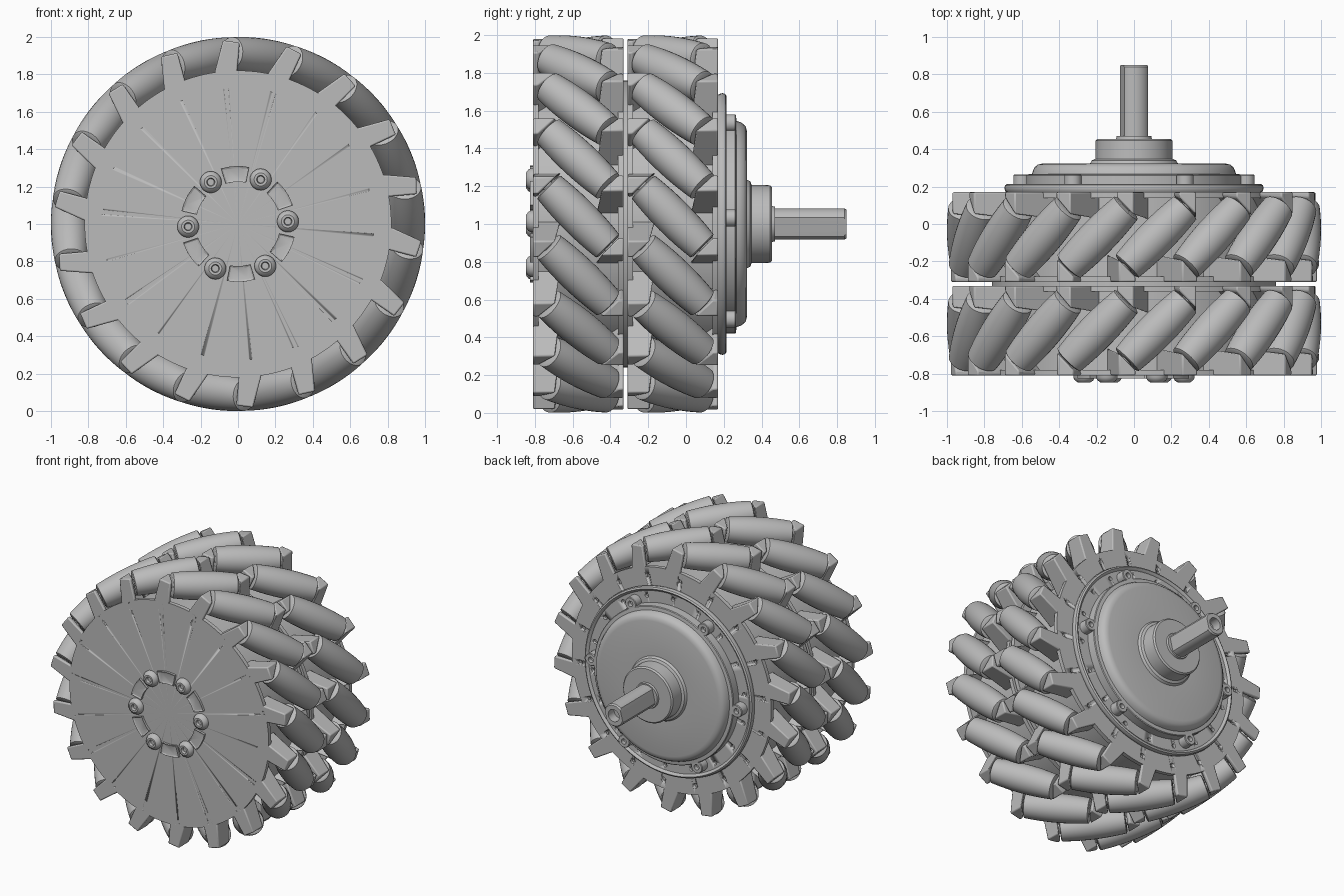
import bpy, bmesh
from math import sin, cos, pi, radians, sqrt
from mathutils import Vector, Matrix

cube = bpy.data.objects.get("Cube")
if cube:
    bpy.data.objects.remove(cube, do_unlink=True)

steel = bpy.data.materials.new("satin_grey")
steel.use_nodes = True
GREY = (0.5, 0.5, 0.5, 1)
steel.diffuse_color = GREY
steel.node_tree.nodes["Principled BSDF"].inputs["Base Color"].default_value = GREY

COUNT, PHASE = 18, 2.5      # rollers per row, angle of the first one
ROWS = {"front": -0.57, "rear": -0.07}
HALF = 0.24                 # half width of a row
MID = 0.9                   # radius at which the roller axes sit
TILT = radians(45)


def frame(angle, radius, y):
    """Local x = outward, local y = along the rim, local z = along the axle (+y)."""
    a = radians(angle)
    out, rim, axle = Vector((cos(a), 0, sin(a))), Vector((-sin(a), 0, cos(a))), Vector((0, 1, 0))
    m = Matrix((out, rim, axle)).transposed().to_4x4()
    m.translation = out * radius + Vector((0, y, 1))
    return m


def spaced(count, start):
    return [start + i * 360 / count for i in range(count)]


def lathe(bm, profile, matrix, n=24, shape=None):
    """Spin (radius, height) points about the local z axis."""
    rings = []
    for r, h in profile:
        if r == 0:
            rings.append([bm.verts.new(matrix @ Vector((0, 0, h)))])
            continue
        pts = [Vector((r * cos(2 * pi * i / n), r * sin(2 * pi * i / n), h)) for i in range(n)]
        rings.append([bm.verts.new(matrix @ (shape(p) if shape else p)) for p in pts])
    for a, b in zip(rings, rings[1:]):
        for i in range(n):
            j = (i + 1) % n
            quad = [a[i % len(a)], a[j % len(a)], b[j % len(b)], b[i % len(b)]]
            bm.faces.new(list(dict.fromkeys(quad)))


def prism(bm, bottom, top, matrix):
    """Solid between two matching outlines."""
    a = [bm.verts.new(matrix @ Vector(p)) for p in bottom]
    b = [bm.verts.new(matrix @ Vector(p)) for p in top]
    n = len(a)
    bm.faces.new(a[::-1])
    cap = bm.faces.new(b)
    for i in range(n):
        bm.faces.new([a[i], a[(i + 1) % n], b[(i + 1) % n], b[i]])
    return cap


def finish(name, bm, bevel=0, angle=35):
    bmesh.ops.recalc_face_normals(bm, faces=bm.faces)
    mesh = bpy.data.meshes.new(name)
    bm.to_mesh(mesh)
    bm.free()
    ob = bpy.data.objects.new(name, mesh)
    bpy.context.scene.collection.objects.link(ob)
    mesh.materials.append(steel)
    bpy.ops.object.select_all(action='DESELECT')
    ob.select_set(True)
    bpy.context.view_layer.objects.active = ob
    if bevel:
        mod = ob.modifiers.new("soft_edges", 'BEVEL')
        mod.width, mod.segments = bevel, 2
    bpy.ops.object.shade_smooth_by_angle(angle=radians(angle))
    return ob


def drill(ob, angles, radius, y, hole):
    """Cut a ring of small round holes, then drop the cutter."""
    bm = bmesh.new()
    for a in angles:
        lathe(bm, [(0, -0.02), (hole, -0.02), (hole, 0.02), (0, 0.02)], frame(a, radius, y), 16)
    cutter = finish("hole_cutter", bm)
    cutter.hide_render = True
    mod = ob.modifiers.new("holes", 'BOOLEAN')
    mod.object, mod.operation, mod.solver = cutter, 'DIFFERENCE', 'EXACT'
    bpy.context.view_layer.objects.active = ob
    bpy.ops.object.modifier_apply(modifier=mod.name)
    bpy.data.objects.remove(cutter, do_unlink=True)


axle = frame(0, 0, 0)

# Barrel rollers: the profile follows the round rim of the whole wheel
half_len = 0.225
barrel = [(0, -0.26), (0.03, -0.26), (0.03, -half_len), (0.074, -half_len)]
for i in range(-6, 7):
    s = i / 6 * (half_len - 0.006)
    barrel.append((1 - sqrt(MID ** 2 + (s * sin(TILT)) ** 2), s))
barrel += [(r, -s) for r, s in barrel[3::-1]]

# Roller brackets: wedges whose sloping inner face is square to the roller axis
def bracket(bm, matrix):
    base, tip = [], []
    for ring, x, t0, t1 in ((base, -0.2, 0.106, 0.24), (tip, 0.062, 0.118, 0.208)):
        slope = lambda t: t - 0.33
        ring += [(x, t0, -HALF), (x, t1, -HALF), (x, t1, slope(t1)), (x, t0, slope(t0))]
    prism(bm, base, tip, matrix)


for row, y in ROWS.items():
    rollers, brackets = bmesh.new(), bmesh.new()
    for a in spaced(COUNT, PHASE):
        m = frame(a, MID, y)
        lathe(rollers, barrel, m @ Matrix.Rotation(TILT, 4, 'X'), 28)
        bracket(brackets, m)
        bracket(brackets, m @ Matrix.Rotation(pi, 4, 'X'))
    finish(row + "_rollers", rollers)
    finish(row + "_roller_brackets", brackets, 0.01)
    # Side plates of the row
    for side, s in (("outer", -1), ("inner", 1)):
        bm = bmesh.new()
        edge, inside = y + s * HALF, y + s * (HALF - 0.03)
        lathe(bm, [(0, edge), (0.82, edge), (0.82, inside), (0, inside)], axle, 108)
        plate = finish(f"{row}_{side}_plate", bm)
        if row == "front" and s < 0:
            drill(plate, spaced(COUNT, 15), 0.79, edge, 0.016)
        if row == "rear" and s > 0:
            drill(plate, spaced(COUNT, 15), 0.755, edge, 0.018)

# Core drum between the plates
bm = bmesh.new()
lathe(bm, [(0, -0.8), (0.76, -0.8), (0.76, 0.15), (0, 0.15)], axle, 96)
finish("core_drum", bm)

# Rear motor flange with rounded rim
bm = bmesh.new()
lathe(bm, [(0, 0.16), (0.675, 0.16), (0.688, 0.175), (0.693, 0.193), (0.688, 0.208), (0.677, 0.215),
           (0.666, 0.208), (0.66, 0.2), (0, 0.2)], axle, 96)
flange = finish("motor_flange", bm)
drill(flange, spaced(COUNT, 13), 0.625, 0.2, 0.015)

# Domed motor cover with stepped hub
bm = bmesh.new()
lathe(bm, [(0, 0.18), (0.575, 0.18), (0.575, 0.26), (0.57, 0.265), (0.545, 0.268), (0.54, 0.285),
           (0.53, 0.304), (0.515, 0.317), (0.49, 0.323), (0.235, 0.323), (0.225, 0.34), (0.207, 0.348),
           (0.205, 0.445), (0.195, 0.455), (0.095, 0.455), (0.092, 0.47), (0, 0.47)], axle, 96)
finish("motor_cover", bm)

# Screw bosses around the cover
bm = bmesh.new()
for a in spaced(6, 3):
    lathe(bm, [(0, 0.235), (0.02, 0.235), (0.02, 0.265), (0.042, 0.265), (0.046, 0.26), (0.046, 0.19),
               (0, 0.19)], frame(a, 0.6, 0))
finish("cover_bosses", bm)

# Hollow-ended shaft with two flats
def flats(p):
    return Vector((max(-0.066, min(0.066, p.x)), p.y, p.z))


bm = bmesh.new()
lathe(bm, [(0, 0.45), (0.083, 0.45), (0.083, 0.84), (0.075, 0.85), (0.045, 0.85), (0.045, 0.78), (0, 0.78)],
      frame(-14, 0, 0), 48, flats)
finish("drive_shaft", bm, angle=25)

# Ring of socket bolts on the front plate
bm = bmesh.new()
for a in spaced(6, 3):
    lathe(bm, [(0, -0.8), (0.058, -0.8), (0.058, -0.82), (0.05, -0.835), (0.035, -0.846), (0.022, -0.846)],
          frame(a, 0.267, 0))
    lathe(bm, [(0.022, -0.846), (0.018, -0.825), (0, -0.825)], frame(a, 0.267, 0), 24)
bmesh.ops.remove_doubles(bm, verts=bm.verts, dist=0.0001)
finish("front_bolts", bm)

# Raised pads between the bolts
bm = bmesh.new()
for a in spaced(6, 33):
    outline = [(0.31 * cos(radians(d)), 0.31 * sin(radians(d))) for d in range(-14, 15, 7)]
    outline += [(0.225 * cos(radians(d)), 0.225 * sin(radians(d))) for d in range(14, -15, -7)]
    cap = prism(bm, [(x, t, -0.8) for x, t in outline], [(x, t, -0.827) for x, t in outline], frame(a, 0, 0))
    bm.normal_update()
    bmesh.ops.inset_region(bm, faces=[cap], thickness=0.012)
    bmesh.ops.translate(bm, verts=cap.verts, vec=(0, 0.006, 0))
finish("front_pads", bm, 0.004)
